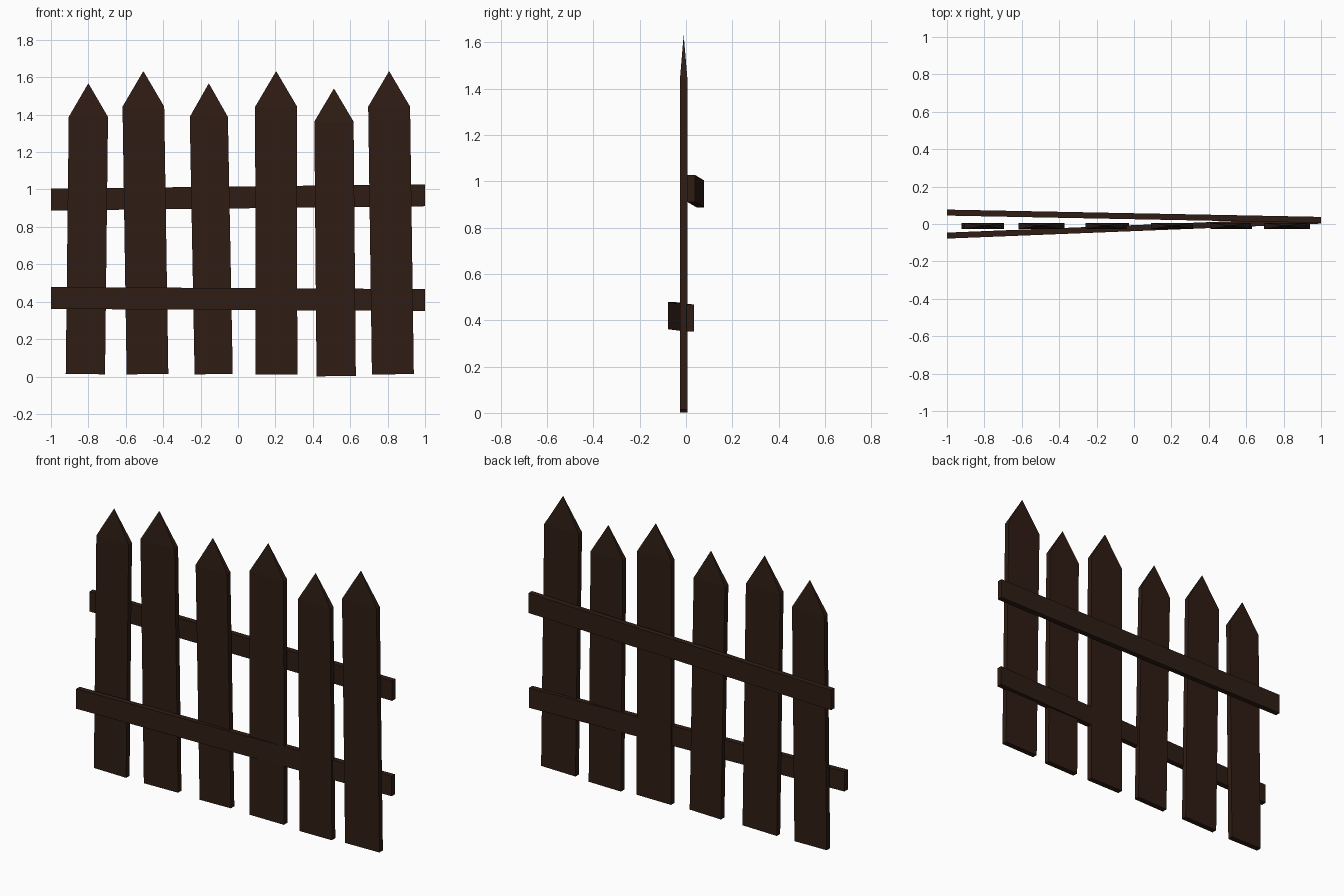
import bpy, bmesh
from mathutils import Vector

if "Cube" in bpy.data.objects:
    bpy.data.objects.remove(bpy.data.objects["Cube"])

wood = bpy.data.materials.new("dark_wood")
wood.diffuse_color = (0.028, 0.012, 0.007, 1)
wood.use_nodes = True
wood.node_tree.nodes["Principled BSDF"].inputs["Base Color"].default_value = wood.diffuse_color


def finish(bm, name):
    bmesh.ops.recalc_face_normals(bm, faces=bm.faces)
    mesh = bpy.data.meshes.new(name)
    bm.to_mesh(mesh)
    bm.free()
    mesh.materials.append(wood)
    obj = bpy.data.objects.new(name, mesh)
    bpy.context.collection.objects.link(obj)
    return obj


def loft(bm, ring_a, ring_b):
    """Join two four-point rings with side faces."""
    for i in range(4):
        j = (i + 1) % 4
        bm.faces.new((ring_a[i], ring_a[j], ring_b[j], ring_b[i]))


def picket(name, x_bottom, x_top, width, z_bottom, z_shoulder, z_tip):
    """Slightly leaning board with a pyramid point."""
    bm = bmesh.new()
    lean = (x_top - x_bottom) / (z_shoulder - z_bottom)
    y0, y1 = -0.026, 0.006
    corners = ((-1, y0), (1, y0), (1, y1), (-1, y1))

    def ring(x, z, tilt):
        return [bm.verts.new((x + s * width / 2, y, z - s * width / 2 * tilt))
                for s, y in corners]

    bottom = ring(x_bottom, z_bottom, lean)
    shoulder = ring(x_top, z_shoulder, 0)
    tip = bm.verts.new((x_top, (y0 + y1) / 2, z_tip))
    bm.faces.new(bottom)
    loft(bm, bottom, shoulder)
    for i in range(4):
        bm.faces.new((shoulder[i], shoulder[(i + 1) % 4], tip))
    return finish(bm, name)


def rail(name, left, right, height=0.117, depth=0.032):
    """Board running between two (y, z) end centres at x = -1 and x = 1."""
    bm = bmesh.new()
    rings = []
    for x, (y, z) in ((-1, left), (1, right)):
        rings.append([bm.verts.new(Vector((x, y + a * depth / 2, z + b * height / 2)))
                      for a, b in ((-1, -1), (1, -1), (1, 1), (-1, 1))])
        bm.faces.new(rings[-1])
    loft(bm, *rings)
    return finish(bm, name)


# Pickets: x bottom, x shoulder, width, z bottom, z shoulder, z tip
pickets = [
    (-0.816, -0.800, 0.210, 0.013, 1.388, 1.568),
    (-0.484, -0.506, 0.223, 0.013, 1.443, 1.633),
    (-0.130, -0.156, 0.204, 0.013, 1.388, 1.568),
    (0.205, 0.204, 0.224, 0.010, 1.443, 1.633),
    (0.525, 0.513, 0.210, 0.002, 1.363, 1.540),
    (0.828, 0.808, 0.224, 0.012, 1.443, 1.633),
]
for n, p in enumerate(pickets, 1):
    picket(f"picket_{n}", *p)

# Skewed cross rails
rail("upper_rail", (0.061, 0.946), (0.022, 0.969))
rail("lower_rail", (-0.062, 0.420), (0.018, 0.409))
